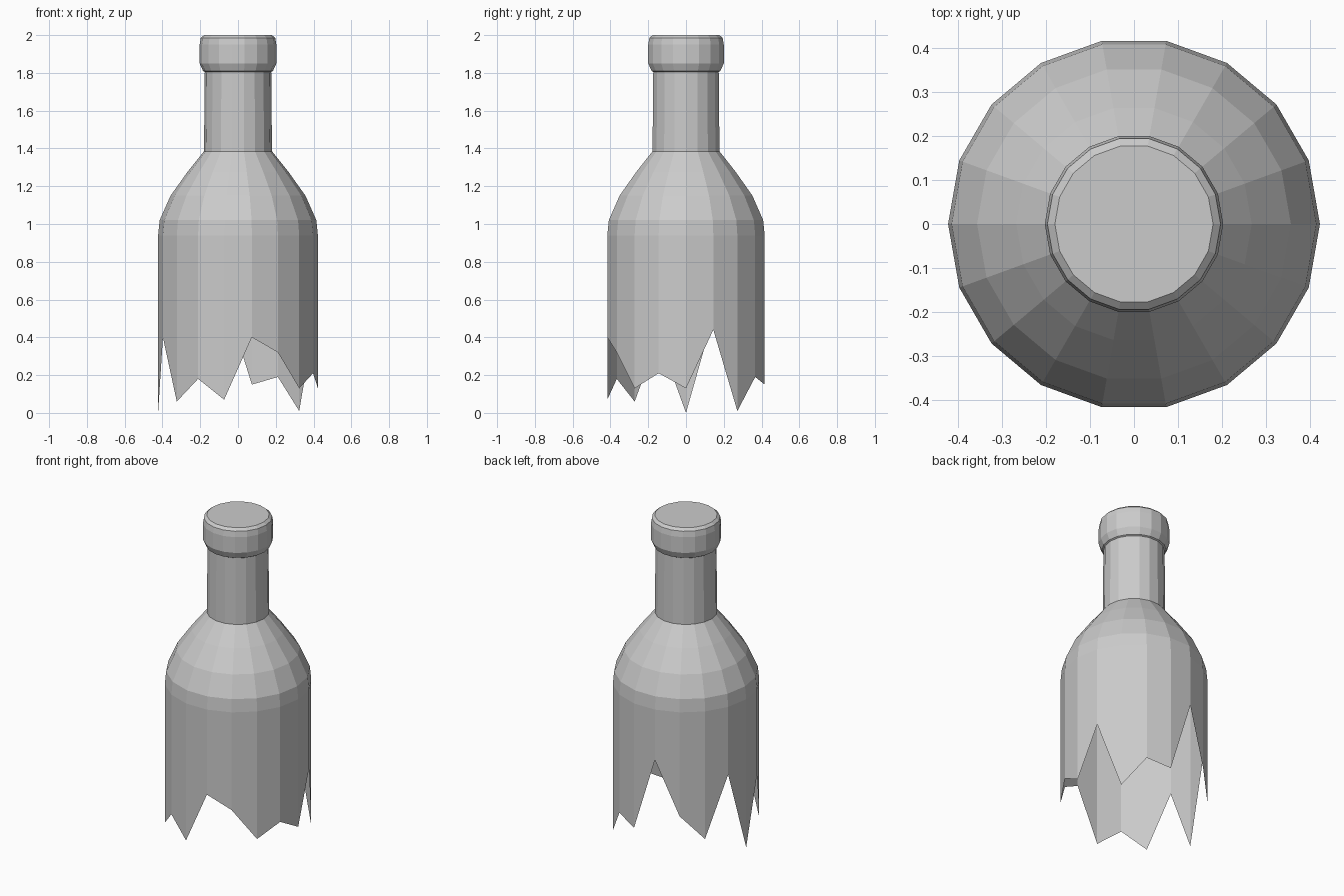
import bpy, bmesh
from math import cos, sin, tau

if "Cube" in bpy.data.objects:
    bpy.data.objects.remove(bpy.data.objects["Cube"])

SIDES = 18


def lathe(name, profile, rim=None, cap=False):
    """Revolve (radius, z) pairs; rim replaces the heights of the first ring."""
    bm = bmesh.new()
    rings = []
    for i, (r, z) in enumerate(profile):
        ring = []
        for k in range(SIDES):
            a = tau * k / SIDES
            h = rim[k] if rim and i == 0 else z
            ring.append(bm.verts.new((r * cos(a), r * sin(a), h)))
        rings.append(ring)
    for lo, hi in zip(rings, rings[1:]):
        for k in range(SIDES):
            n = (k + 1) % SIDES
            bm.faces.new((lo[k], lo[n], hi[n], hi[k]))
    if cap:
        bm.faces.new(rings[-1])
    mesh = bpy.data.meshes.new(name)
    bm.to_mesh(mesh)
    bm.free()
    obj = bpy.data.objects.new(name, mesh)
    bpy.context.collection.objects.link(obj)
    return obj


# Broken lower edge: one height per side, anticlockwise from +x
jagged = [0.13, 0.44, 0.01, 0.19, 0.15, 0.62, 0.28, 0.13, 0.51,
          0.00, 0.40, 0.06, 0.18, 0.07, 0.40, 0.32, 0.13, 0.21]

# Body and rounded shoulder, open at the broken bottom
lathe("bottle_body", [(0.423, 0), (0.423, 0.94), (0.415, 1.02), (0.357, 1.15),
                      (0.268, 1.275), (0.18, 1.385)], rim=jagged)

# Slightly tapered neck
lathe("bottle_neck", [(0.18, 1.385), (0.176, 1.805)])

# Thick lip with a closed top
lathe("bottle_lip", [(0.176, 1.805), (0.185, 1.81), (0.203, 1.85),
                     (0.203, 1.95), (0.197, 1.985), (0.18, 2.0)], cap=True)
